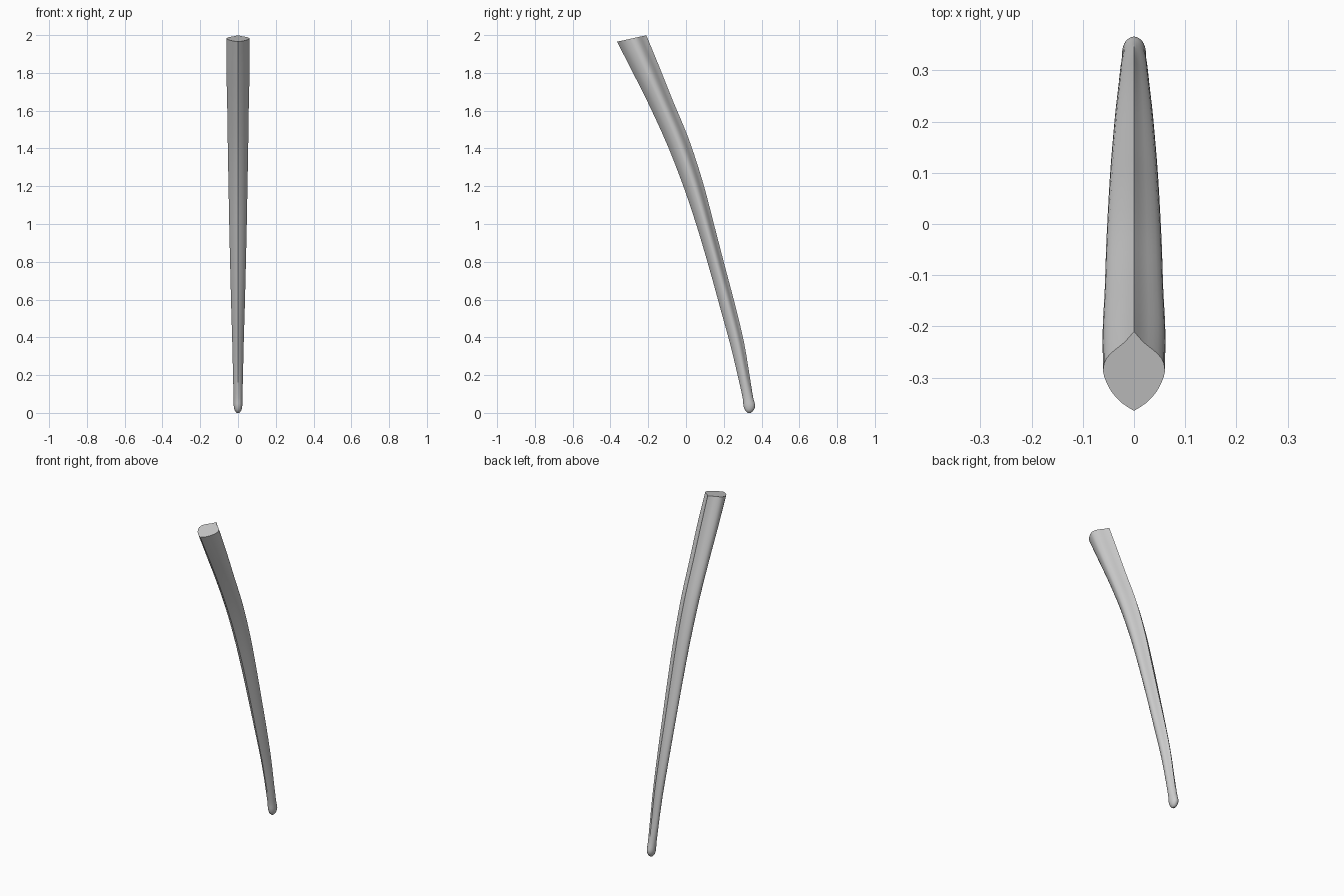
import bpy, bmesh, math
from mathutils import Vector

if "Cube" in bpy.data.objects:
    bpy.data.objects.remove(bpy.data.objects["Cube"])

# Stations down the shaft: front y, front z, back y, back z, half width
STATIONS = [
    (-.365, 1.966, -.210, 2.000, .060), (-.280, 1.800, -.140, 1.830, .061),
    (-.190, 1.620, -.070, 1.655, .057), (-.095, 1.410, .015, 1.450, .054),
    (-.010, 1.190, .090, 1.220, .050), (.060, .980, .148, 1.000, .046),
    (.125, .760, .205, .780, .041), (.180, .560, .258, .580, .036),
    (.235, .360, .307, .375, .030), (.278, .180, .338, .190, .026),
    (.300, .080, .355, .085, .023), (.304, .040, .366, .040, .023),
    (.313, .014, .357, .014, .017), (.327, .001, .343, .001, .006)]
# Half section: width factor, position from front ridge (0) to back ridge (1)
SECTION = [(0, 0), (.40, .10), (.75, .25), (.97, .43), (1, .54), (.90, .66),
           (.62, .77), (.32, .86), (0, 1)]


def smooth_path(points, steps):
    """Catmull-Rom interpolation through the given points."""
    pts = [Vector(p) for p in points]
    pts = [pts[0] * 2 - pts[1]] + pts + [pts[-1] * 2 - pts[-2]]
    out = []
    for a, b, c, d in zip(pts, pts[1:], pts[2:], pts[3:]):
        for i in range(steps):
            t = i / steps
            out.append(.5 * (2 * b + (c - a) * t + (2 * a - 5 * b + 4 * c - d) * t * t
                             + (3 * b - a - 3 * c + d) * t ** 3))
    return out + [pts[-2]]


half = smooth_path(SECTION, 2)
loop = [tuple(p) for p in half] + [(-p[0], p[1]) for p in reversed(half[1:-1])]
n = len(loop)

# Curved, tapering shaft with ridges front and back, round at the tip
bm = bmesh.new()
rings = []
for yf, zf, yb, zb, w in smooth_path(STATIONS, 3):
    front, back = Vector((0, yf, zf)), Vector((0, yb, zb))
    blend = min(1, max(0, (.22 - zf) / .16))
    ring = []
    for i, (sx, s) in enumerate(loop):
        a = 2 * math.pi * i / n
        x = sx + (math.sin(a) - sx) * blend
        t = s + ((1 - math.cos(a)) / 2 - s) * blend
        ring.append(bm.verts.new(front.lerp(back, t) + Vector((x * w, 0, 0))))
    rings.append(ring)
for r, q in zip(rings, rings[1:]):
    for i in range(n):
        j = (i + 1) % n
        bm.faces.new((r[i], r[j], q[j], q[i]))
bm.faces.new(rings[0])
bm.faces.new(rings[-1])
bmesh.ops.recalc_face_normals(bm, faces=bm.faces)

# Rest the tip exactly on the ground
low = min(v.co.z for v in bm.verts)
bmesh.ops.translate(bm, verts=bm.verts, vec=(0, 0, -low))

mesh = bpy.data.meshes.new("curved_shaft")
bm.to_mesh(mesh)
bm.free()
shaft = bpy.data.objects.new("curved_shaft", mesh)
bpy.context.collection.objects.link(shaft)
bpy.context.view_layer.objects.active = shaft
shaft.select_set(True)
bpy.ops.object.shade_smooth_by_angle(angle=math.radians(35))
